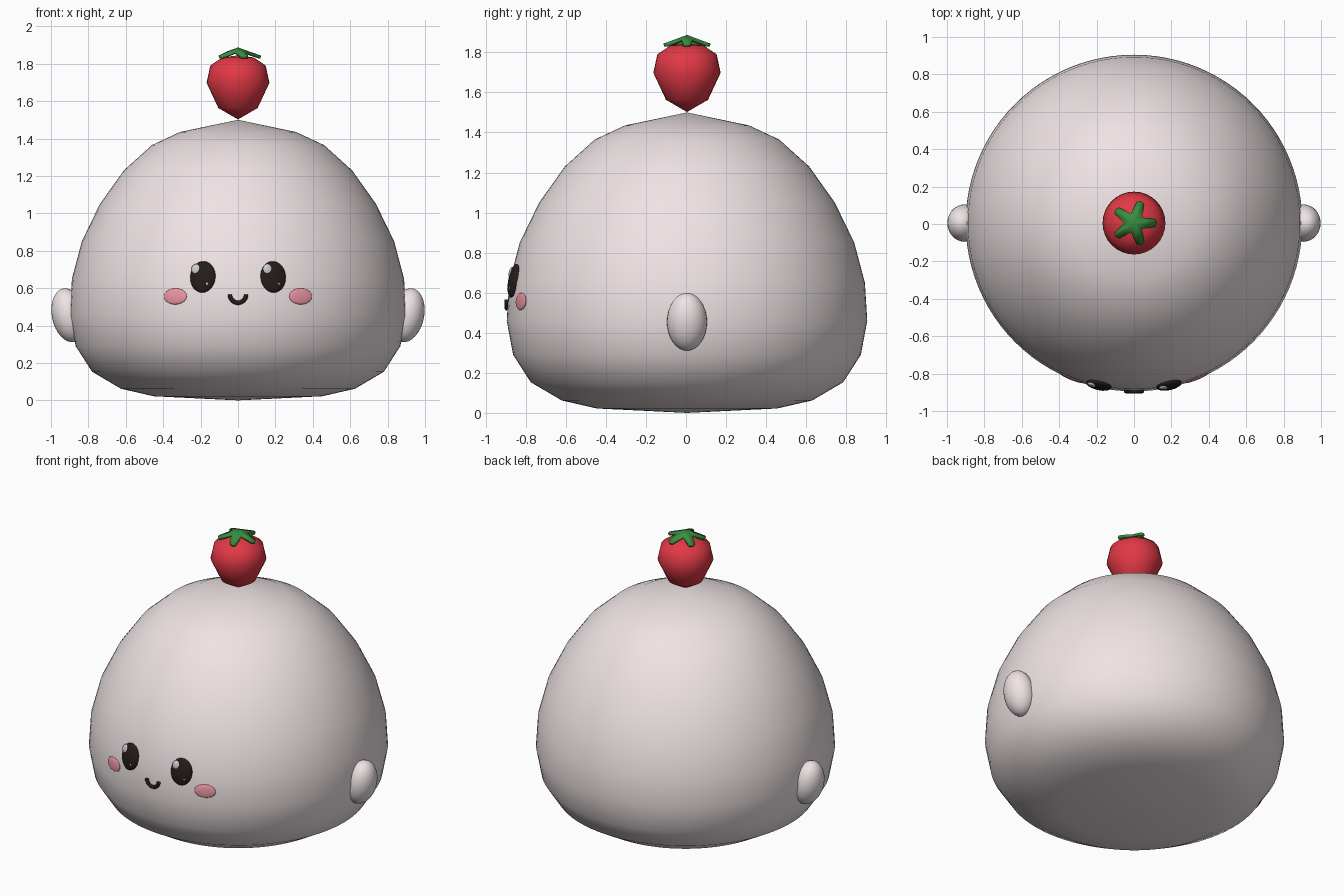
import bpy, bmesh, math
from mathutils import Matrix, Vector

if "Cube" in bpy.data.objects:
    bpy.data.objects.remove(bpy.data.objects["Cube"])

CY = 0.005  # body axis offset in y


def material(name, rgb):
    m = bpy.data.materials.new(name)
    m.diffuse_color = (*rgb, 1)
    m.use_nodes = True
    m.node_tree.nodes["Principled BSDF"].inputs["Base Color"].default_value = m.diffuse_color
    return m


CREAM = material("cream", (0.86, 0.77, 0.78))
RED = material("berry_red", (0.75, 0.04, 0.06))
GREEN = material("leaf_green", (0.04, 0.27, 0.05))
DARK = material("dark_brown", (0.018, 0.012, 0.01))
PINK = material("blush_pink", (0.82, 0.3, 0.36))
WHITE = material("shine_white", (0.9, 0.9, 0.9))


def finish(name, bm, mat, smooth=True):
    bmesh.ops.recalc_face_normals(bm, faces=bm.faces)
    me = bpy.data.meshes.new(name)
    bm.to_mesh(me)
    bm.free()
    me.materials.append(mat)
    for p in me.polygons:
        p.use_smooth = smooth
    ob = bpy.data.objects.new(name, me)
    bpy.context.collection.objects.link(ob)
    return ob


def lathe(name, profile, steps, mat):
    bm = bmesh.new()
    vs = [bm.verts.new((r, 0, z)) for r, z in profile]
    es = [bm.edges.new(p) for p in zip(vs, vs[1:])]
    bmesh.ops.spin(bm, geom=vs + es, cent=(0, 0, 0), axis=(0, 0, 1),
                   angle=math.tau, steps=steps)
    bmesh.ops.remove_doubles(bm, verts=bm.verts, dist=1e-4)
    bmesh.ops.translate(bm, verts=bm.verts, vec=(0, CY, 0))
    return finish(name, bm, mat)


def ellipsoid(name, matrix, size, mat, segs=32):
    bm = bmesh.new()
    bmesh.ops.create_uvsphere(bm, u_segments=segs, v_segments=segs // 2, radius=1,
                              matrix=matrix @ Matrix.Diagonal((*size, 1)))
    return finish(name, bm, mat)


# Body dome
BODY = [(0, 0), (0.45, 0.022), (0.625, 0.062), (0.78, 0.153), (0.868, 0.29),
        (0.9, 0.46), (0.888, 0.65), (0.835, 0.85), (0.738, 1.05), (0.61, 1.23),
        (0.46, 1.365), (0.31, 1.435), (0, 1.5)]
lathe("body", BODY, 96, CREAM)


def on_face(x, z, lift=0.0):
    """Frame on the front of the body: local x across, y up, z outwards."""
    def radius(h):
        for (r0, z0), (r1, z1) in zip(BODY, BODY[1:]):
            if z0 <= h <= z1:
                return r0 + (r1 - r0) * (h - z0) / (z1 - z0)
    r = radius(z)
    slope = (radius(z + 0.06) - radius(z - 0.06)) / 0.12
    y = -math.sqrt(r * r - x * x)
    n = Vector((x / r, y / r, -slope)).normalized()
    across = Vector((0, 0, 1)).cross(n).normalized()
    up = n.cross(across)
    rot = Matrix((across, up, n)).transposed().to_4x4()
    return Matrix.Translation(Vector((x, y + CY, z)) + n * lift) @ rot


for side, s in (("left", -1), ("right", 1)):
    # Arms
    m = Matrix.Translation((s * 0.905, CY, 0.455)) @ Matrix.Rotation(s * math.radians(12), 4, "Y")
    ellipsoid(side + "_arm", m, (0.09, 0.1, 0.146), CREAM)
    # Eyes with a large and a small shine
    ellipsoid(side + "_eye", on_face(s * 0.188, 0.66), (0.069, 0.085, 0.024), DARK)
    ellipsoid(side + "_eye_shine", on_face(s * 0.188 - 0.033, 0.698, 0.018), (0.025, 0.028, 0.01), WHITE, 16)
    ellipsoid(side + "_eye_glint", on_face(s * 0.188 + 0.025, 0.622, 0.018), (0.008, 0.009, 0.005), WHITE, 12)
    # Cheeks
    ellipsoid(side + "_cheek", on_face(s * 0.335, 0.556), (0.066, 0.043, 0.01), PINK)

# Mouth: a swept half ring
bm = bmesh.new()
rings = []
for i in range(17):
    a = math.pi + math.pi * i / 16
    out = Vector((math.cos(a), 0, math.sin(a)))
    c = Vector((0, -0.894, 0.565)) + out * 0.043
    rings.append([bm.verts.new(c + 0.0115 * (out * math.cos(t) + Vector((0, math.sin(t), 0))))
                  for t in (math.tau * k / 10 for k in range(10))])
for a, b in zip(rings, rings[1:]):
    for k in range(10):
        bm.faces.new((a[k], a[(k + 1) % 10], b[(k + 1) % 10], b[k]))
bm.faces.new(rings[0])
bm.faces.new(rings[-1])
finish("mouth", bm, DARK)

# Strawberry
lathe("strawberry", [(0, 1.502), (0.105, 1.563), (0.168, 1.698), (0.148, 1.79),
                     (0.085, 1.833), (0, 1.845)], 32, RED)

# Leaf cap: five blunt points around a raised centre
bm = bmesh.new()
top = bm.verts.new((0, CY, 1.887))


def leaf_vert(r, deg, z):
    a = math.radians(deg)
    return bm.verts.new((r * math.cos(a), CY + r * math.sin(a), z))


rim = []
for k in range(5):
    d = 72 * k
    rim += [leaf_vert(0.116, d - 10, 1.843), leaf_vert(0.124, d, 1.843),
            leaf_vert(0.116, d + 10, 1.843), leaf_vert(0.052, d + 36, 1.868)]
for a, b in zip(rim, rim[1:] + rim[:1]):
    bm.faces.new((top, a, b))
leaf = finish("leaf_cap", bm, GREEN)
mod = leaf.modifiers.new("thickness", "SOLIDIFY")
mod.thickness = 0.016
mod.offset = -1
